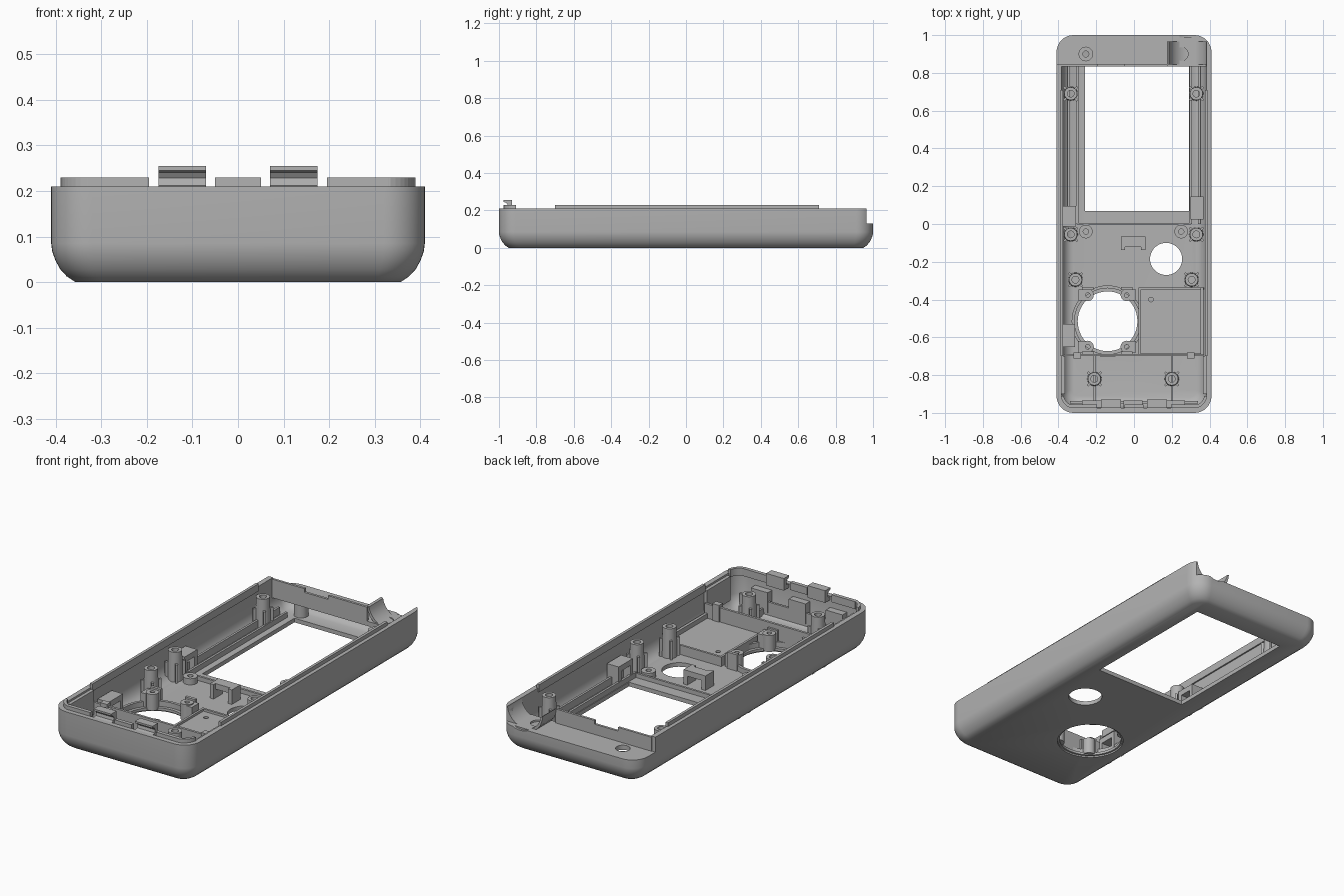
import bpy, bmesh
from math import pi, sin, cos, radians
from mathutils import Matrix

if "Cube" in bpy.data.objects:
    bpy.data.objects.remove(bpy.data.objects["Cube"])

grey = bpy.data.materials.new("light grey plastic")
grey.use_nodes = True
grey.diffuse_color = (0.45, 0.45, 0.45, 1)
grey.node_tree.nodes["Principled BSDF"].inputs["Base Color"].default_value = grey.diffuse_color

FLOOR = 0.022


def finish(name, bm):
    bmesh.ops.recalc_face_normals(bm, faces=bm.faces)
    mesh = bpy.data.meshes.new(name)
    bm.to_mesh(mesh)
    bm.free()
    mesh.materials.append(grey)
    ob = bpy.data.objects.new(name, mesh)
    bpy.context.collection.objects.link(ob)
    return ob


def smooth(ob):
    bpy.ops.object.select_all(action='DESELECT')
    ob.select_set(True)
    bpy.context.view_layer.objects.active = ob
    bpy.ops.object.shade_smooth_by_angle(angle=radians(35))


def cut(ob, tool, op='DIFFERENCE'):
    tool.hide_render = True
    mod = ob.modifiers.new("cut", 'BOOLEAN')
    mod.operation, mod.object, mod.solver = op, tool, 'EXACT'
    bpy.context.view_layer.objects.active = ob
    bpy.ops.object.modifier_apply(modifier=mod.name)
    bpy.data.objects.remove(tool)


def box(name, x0, x1, y0, y1, z0, z1, turn=0):
    bm = bmesh.new()
    bmesh.ops.create_cube(bm, size=1)
    centre = ((x0 + x1) / 2, (y0 + y1) / 2, (z0 + z1) / 2)
    bm.transform(Matrix.Translation(centre) @ Matrix.Rotation(turn, 4, 'Z')
                 @ Matrix.Diagonal((x1 - x0, y1 - y0, z1 - z0, 1)))
    return finish(name, bm)


def loft(name, rings, n=10):
    """Stack of rounded rectangles, each given as (inset, height)."""
    bm = bmesh.new()
    loops = []
    for d, z in rings:
        r = max(0.09 - d * 0.6, 0.04)
        hx, hy = 0.41 - d - r, 1 - d - r
        loop = []
        for k, (sx, sy) in enumerate([(1, 1), (-1, 1), (-1, -1), (1, -1)]):
            for i in range(n + 1):
                a = (k + i / n) * pi / 2
                loop.append(bm.verts.new((sx * hx + r * cos(a), sy * hy + r * sin(a), z)))
        loops.append(loop)
    for a, b in zip(loops, loops[1:]):
        for i in range(len(a)):
            j = (i + 1) % len(a)
            bm.faces.new((a[i], a[j], b[j], b[i]))
    bm.faces.new(loops[0])
    bm.faces.new(loops[-1])
    return finish(name, bm)


def tube(name, x, y, z0, z1, r, hole=0, n=32, base=None):
    """Turned post, hollow when a hole radius is given."""
    base = base or r
    profile = [(base, z0), (r, z1)]
    if hole:
        profile += [(hole, z1), (hole, z0)]
    bm = bmesh.new()
    rows = [[bm.verts.new((x + q * cos(2 * pi * i / n), y + q * sin(2 * pi * i / n), z))
             for i in range(n)] for q, z in profile]
    pairs = list(zip(rows, rows[1:])) + ([(rows[-1], rows[0])] if hole else [])
    for a, b in pairs:
        for i in range(n):
            j = (i + 1) % n
            bm.faces.new((a[i], a[j], b[j], b[i]))
    if not hole:
        bm.faces.new(rows[0])
        bm.faces.new(rows[1])
    ob = finish(name, bm)
    smooth(ob)
    return ob


def prism(name, points, axis, lo, hi):
    """Outline extruded along x (points are y,z) or along y (points are x,z)."""
    bm = bmesh.new()
    place = (lambda p, t: (t, p[0], p[1])) if axis == 'X' else (lambda p, t: (p[0], t, p[1]))
    a, b = [[bm.verts.new(place(p, t)) for p in points] for t in (lo, hi)]
    bm.faces.new(a)
    bm.faces.new(b)
    for i in range(len(a)):
        j = (i + 1) % len(a)
        bm.faces.new((a[i], a[j], b[j], b[i]))
    return finish(name, bm)


# Shell: rounded tub with a hollow inside
outer = [(0.053, 0), (0.035, 0.012), (0.02, 0.028), (0.009, 0.048), (0.002, 0.068), (0, 0.085), (0, 0.21)]
inner = [(0.08, FLOOR), (0.06, 0.03), (0.045, 0.045), (0.034, 0.065), (0.028, 0.09), (0.026, 0.3)]
shell = loft("shell", outer)
cut(shell, loft("hollow", inner))

# Openings: screen, round button, speaker with stepped rim
cut(shell, box("screen_cut", -0.26, 0.29, 0.07, 0.85, -0.1, 0.1))
cut(shell, tube("button_cut", 0.17, -0.185, -0.1, 0.1, 0.085, n=48))
cut(shell, tube("speaker_cut", -0.14, -0.515, -0.1, 0.1, 0.158, n=48))
cut(shell, tube("speaker_step_cut", -0.14, -0.515, -0.1, 0.008, 0.168, n=48))

# Stepped back end
cut(shell, box("back_step_cut", -0.5, 0.2, 0.845, 1.1, 0.13, 0.3))
cut(shell, box("back_edge_cut", 0.1, 0.5, 0.965, 1.1, 0.13, 0.3))
cradle_arc = [(0.285 + 0.1 * cos(pi + pi * i / 20), 0.22 + 0.1 * sin(pi + pi * i / 20)) for i in range(21)]
cut(shell, prism("trough_cut", cradle_arc + [(0.385, 0.3), (0.185, 0.3)], 'Y', 0.84, 1.1))
smooth(shell)

# Shelf at the back with a screw hole
shelf = loft("back_shelf", [(0.012, 0.105), (0.012, 0.13)])
cut(shelf, box("shelf_area", -0.5, 0.5, 0.835, 1.1, 0, 0.3), 'INTERSECT')
for x in (-0.255, 0.25):
    cut(shelf, tube("shelf_hole_cut", x, 0.9, 0, 0.2, 0.036))
    tube("shelf_boss", x, 0.9, FLOOR - 0.01, 0.1, 0.036, 0.016)
smooth(shelf)

# Curved cradle: thin blade on the inside, crescent against the wall
blade = [(x, z) for x, z in cradle_arc if z <= 0.211]
cradle = prism("cradle", blade + [(0.392, 0.21), (0.392, 0.108), (0.25, 0.108), (0.215, 0.128),
                                  (0.19, 0.155), (0.178, 0.19), (0.176, 0.21)], 'Y', 0.845, 0.965)
cut(cradle, loft("cradle_limit", [(0.004, 0), (0.004, 0.3)]), 'INTERSECT')
smooth(cradle)

# Lip across the front of the shelf, with a small notch
lip = box("shelf_lip", -0.39, 0.18, 0.835, 0.848, 0.105, 0.205)
cut(lip, box("lip_notch", -0.19, -0.05, 0.8, 0.9, 0.185, 0.3))

# Rim lips and front clips
for s in (-1, 1):
    a, b = sorted((s * 0.375, s * 0.39))
    box("side_lip", a, b, -0.7, 0.71, 0.19, 0.23)
    a, b = sorted((s * 0.195, s * 0.335))
    box("front_lip", a, b, -0.975, -0.955, 0.19, 0.23)
    a, b = sorted((s * 0.07, s * 0.175))
    clip = [(-0.955, 0.19), (-0.93, 0.19), (-0.93, 0.255), (-0.975, 0.255), (-0.975, 0.245),
            (-0.96, 0.24), (-0.952, 0.228), (-0.955, 0.212), (-0.975, 0.208), (-0.975, 0.19)]
    prism("front_clip", clip, 'X', a, b)
    # Corner lip following the rim
    corner = loft("corner_lip", [(0.022, 0.19), (0.022, 0.23)])
    cut(corner, loft("corner_inside", [(0.036, 0.1), (0.036, 0.3)]))
    a, b = sorted((s * 0.33, s * 0.5))
    cut(corner, box("corner_area", a, b, -1.1, -0.91, 0, 0.3), 'INTERSECT')
    # Screen side rails
    for x, h in ((0.3, 0.05), (0.345, 0.065)):
        box("screen_rail", s * x - 0.006, s * x + 0.006, 0, 0.84, FLOOR - 0.01, h)
    # Wall strips in the front bay
    a, b = sorted((s * 0.365, s * 0.39))
    box("bay_wall_strip", a, b, -0.9, -0.7, 0.07, 0.2)
box("middle_lip", -0.05, 0.05, -0.975, -0.955, 0.19, 0.23)
box("screen_end_rail", -0.3, 0.3, -0.006, 0.006, FLOOR - 0.01, 0.045)

# Tall screw posts with four gussets
posts = [(-0.335, 0.69), (0.33, 0.69), (-0.335, -0.055), (0.33, -0.055),
         (-0.31, -0.295), (0.305, -0.295), (-0.21, -0.82), (0.2, -0.82)]
for x, y in posts:
    tube("screw_post", x, y, FLOOR - 0.01, 0.18, 0.034, 0.018, base=0.038)
    for k in range(4):
        a = pi / 4 + k * pi / 2
        gx, gy = x + 0.039 * cos(a), y + 0.039 * sin(a)
        box("post_gusset", gx - 0.012, gx + 0.012, gy - 0.006, gy + 0.006, FLOOR - 0.005, 0.12, a)

# Low bosses beside the screen
for x in (-0.255, 0.25):
    tube("low_boss", x, -0.04, FLOOR - 0.01, 0.055, 0.036, 0.014)

# Speaker seat: ring wall and four corner supports
tube("speaker_ring", -0.14, -0.515, FLOOR - 0.01, 0.05, 0.19, 0.175, n=48)
for sx in (-1, 1):
    for sy in (-1, 1):
        x, y = -0.142 + sx * 0.103, -0.513 + sy * 0.137
        tube("speaker_boss", x, y, FLOOR - 0.01, 0.1, 0.032, 0.012, n=24)
        cx = x + sx * 0.033
        box("speaker_support", cx - 0.016, cx + 0.016, y - 0.03, y + 0.03, FLOOR - 0.005, 0.095)
        cy = y + sy * 0.034
        box("speaker_support", x - 0.03, x + 0.03, cy - 0.008, cy + 0.008, FLOOR - 0.005, 0.11)


# Bridge-shaped holders
def bridge(x0, x1, y0, y1, top, along_x):
    ob = box("bridge_holder", x0, x1, y0, y1, FLOOR - 0.01, top)
    t = 0.022
    if along_x:
        cut(ob, box("gap", x0 + t, x1 - t, y0 - 1, y1 + 1, -0.1, top - 0.03))
        cut(ob, box("gap", x0 + t, x1 - t, y0 - 1, y0 + 0.015, -0.1, 1))
    else:
        cut(ob, box("gap", x0 - 1, x1 + 1, y0 + t, y1 - t, -0.1, top - 0.03))


bridge(-0.07, 0.06, -0.138, -0.065, 0.1, True)
bridge(-0.378, -0.308, -0.012, 0.095, 0.13, False)
bridge(0.298, 0.368, 0.025, 0.145, 0.13, False)
bridge(-0.378, -0.312, -0.65, -0.53, 0.13, False)

# Raised platform beside the speaker
platform = box("platform", 0.035, 0.365, -0.685, -0.345, FLOOR - 0.005, 0.06)
cut(platform, tube("platform_hole", 0.09, -0.4, 0.03, 0.2, 0.012, n=16))
box("platform_back_wall", 0.025, 0.37, -0.347, -0.335, FLOOR - 0.005, 0.072)
box("platform_side_wall", 0.025, 0.037, -0.69, -0.335, FLOOR - 0.005, 0.072)
box("platform_outer_wall", 0.353, 0.368, -0.69, -0.335, FLOOR, 0.085)

# Front bay: cross wall, ribs and stops
box("cross_wall", -0.37, 0.37, -0.7, -0.687, FLOOR - 0.01, 0.135)
for x in (-0.21, 0.2):
    box("bay_rib", x - 0.005, x + 0.005, -0.94, -0.7, FLOOR - 0.005, 0.06)
for x in (-0.3, 0.3):
    box("wall_stop", x - 0.02, x + 0.02, -0.712, -0.68, FLOOR, 0.15)
for x in (-0.225, -0.005, 0.22):
    box("front_stop", x - 0.05, x + 0.05, -0.975, -0.935, FLOOR + 0.02, 0.15)
box("front_inner_rib", -0.34, 0.34, -0.95, -0.938, FLOOR, 0.1)
